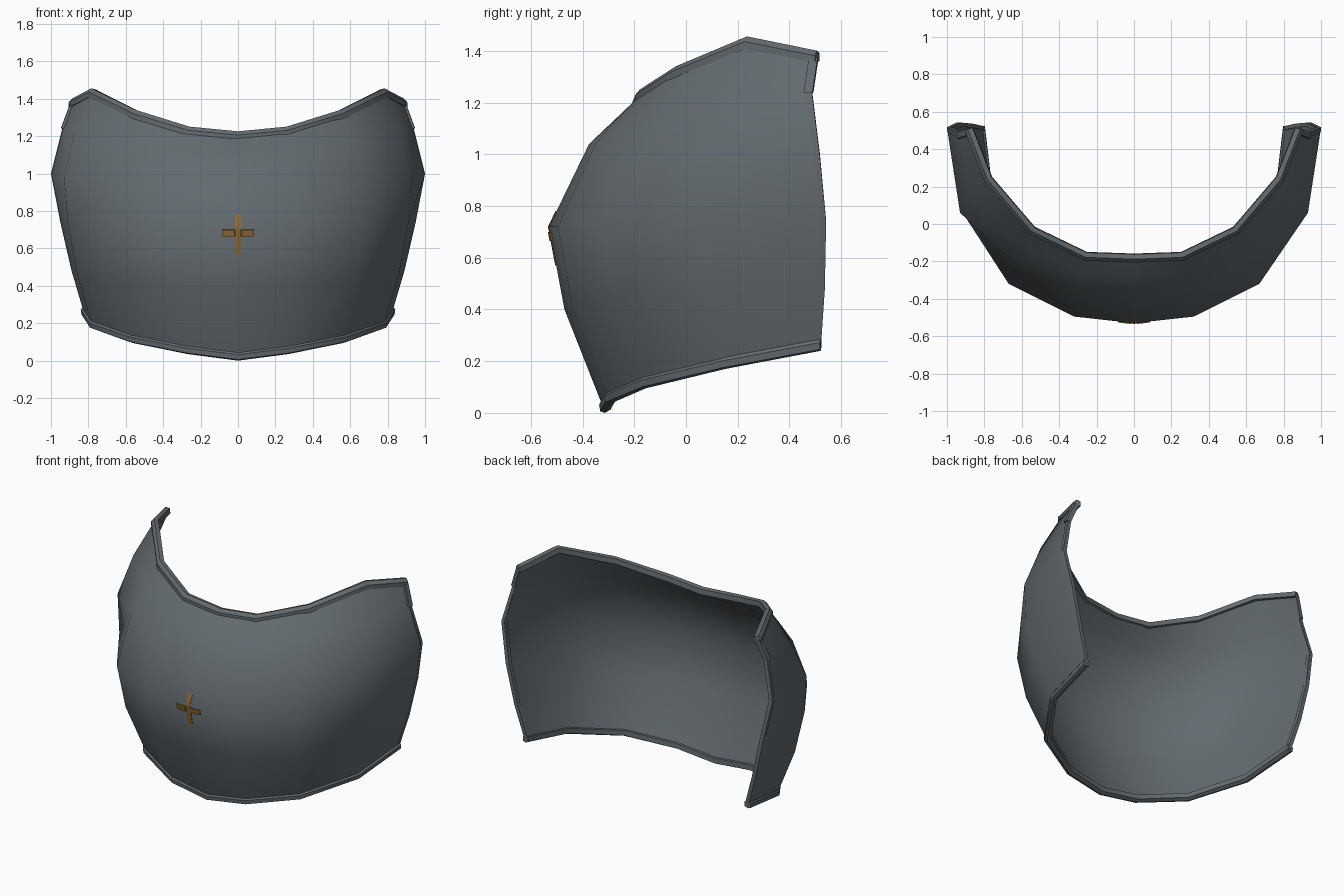
import bpy, bmesh, math
from mathutils import Vector

if "Cube" in bpy.data.objects:
    bpy.data.objects.remove(bpy.data.objects["Cube"])


def material(name, rgb):
    m = bpy.data.materials.new(name)
    m.diffuse_color = (*rgb, 1)
    m.use_nodes = True
    m.node_tree.nodes["Principled BSDF"].inputs["Base Color"].default_value = m.diffuse_color
    return m


STEEL = material("dark_steel", (0.125, 0.147, 0.162))
AMBER = material("dull_amber", (0.27, 0.145, 0.035))

# Right half of the plate: rows from bottom to top, columns from centre to rear edge
ROWS = [
    [(0, -.32, .02), (.27, -.30, .055), (.57, -.16, .115), (.78, .15, .19), (.825, .52, .26)],
    [(0, -.47, .40), (.31, -.44, .41), (.64, -.27, .43), (.86, .08, .46), (.89, .535, .48)],
    [(0, -.53, .72), (.32, -.495, .72), (.67, -.32, .72), (.91, .05, .73), (.95, .54, .74)],
    [(0, -.375, 1.04), (.30, -.35, 1.04), (.64, -.21, 1.03), (.93, .06, .98), (1, .515, 1.0)],
    [(0, -.28, 1.13), (.28, -.265, 1.14), (.60, -.12, 1.18), (.875, .15, 1.22), (.94, .485, 1.24)],
    [(0, -.19, 1.20), (.26, -.18, 1.225), (.55, -.04, 1.315), (.785, .235, 1.43), (.89, .505, 1.375)],
]


def full(row):
    """Complete a half row by mirroring it, running from -x to +x."""
    return [Vector((-x, y, z)) for x, y, z in reversed(row[1:])] + [Vector(p) for p in row]


def add_object(name, bm, mat, angle=40, thickness=0):
    bmesh.ops.recalc_face_normals(bm, faces=bm.faces)
    me = bpy.data.meshes.new(name)
    bm.to_mesh(me)
    bm.free()
    me.materials.append(mat)
    ob = bpy.data.objects.new(name, me)
    bpy.context.collection.objects.link(ob)
    bpy.ops.object.select_all(action='DESELECT')
    ob.select_set(True)
    bpy.context.view_layer.objects.active = ob
    if thickness:
        mod = ob.modifiers.new("thickness", 'SOLIDIFY')
        mod.thickness = thickness
        mod.offset = -1
        bpy.ops.object.modifier_apply(modifier=mod.name)
    bpy.ops.object.shade_smooth_by_angle(angle=math.radians(angle))
    return ob


def skin(bm, rings, closed):
    """Join successive point rows with quads."""
    vs = [[bm.verts.new(p) for p in r] for r in rings]
    n = len(vs[0])
    for a, b in zip(vs, vs[1:]):
        for i in range(n if closed else n - 1):
            j = (i + 1) % n
            bm.faces.new((a[i], a[j], b[j], b[i]))
    return vs


def sweep(name, path, profile, side_of, up_of):
    """Sweep a (side, up) profile along a path, with capped ends."""
    rings = []
    for i, p in enumerate(path):
        t = (path[min(i + 1, len(path) - 1)] - path[max(i - 1, 0)]).normalized()
        side, up = side_of(t), up_of(t)
        rings.append([p + side * s + up * u for s, u in profile])
    bm = bmesh.new()
    vs = skin(bm, rings, True)
    bm.faces.new(vs[0])
    bm.faces.new(vs[-1])
    return add_object(name, bm, STEEL, 35)


# Curved plate
bm = bmesh.new()
skin(bm, [full(r) for r in ROWS], False)
bmesh.ops.recalc_face_normals(bm, faces=bm.faces)
bm.faces.ensure_lookup_table()
mid = min(bm.faces, key=lambda f: f.calc_center_median().y)
flip = mid.normal.y > 0
if flip:
    bmesh.ops.reverse_faces(bm, faces=bm.faces)
add_object("curved_plate", bm, STEEL, 40, 0.022)

# Raised rims along the upper and lower edges
Z = Vector((0, 0, 1))


def outward(t):
    return Vector((t.y, -t.x, 0)).normalized()


sweep("top_rim", full(ROWS[5]),
      [(.016, -.022), (.016, .006), (-.002, .026), (-.028, .02), (-.032, -.014)],
      outward, lambda t: Z)
sweep("bottom_rim", full(ROWS[0]),
      [(.004, .03), (.016, .012), (.012, -.014), (-.006, -.02), (-.028, -.008), (-.026, .024)],
      outward, lambda t: Z)

# Short returns of the top rim and thin edging down both rear edges
for sx, side_name in ((1, "right"), (-1, "left")):
    edge = [Vector((sx * r[4][0], r[4][1], r[4][2])) for r in ROWS]
    X, Y = Vector((sx, 0, 0)), Vector((0, 1, 0))
    sweep(side_name + "_rim_return", edge[4:],
          [(.006, -.03), (.008, .004), (-.022, .008), (-.03, -.03)],
          lambda t: X, lambda t: Y)
    sweep(side_name + "_rear_edging", edge[:5],
          [(.0, -.02), (.0, .002), (-.026, .002), (-.03, -.02)],
          lambda t: X, lambda t: Y)


# Cross marking that follows the plate surface
def front_y(x, z):
    lo, hi = (ROWS[1], ROWS[2]) if z <= .72 else (ROWS[2], ROWS[3])
    f = (z - lo[0][2]) / (hi[0][2] - lo[0][2])
    y0 = lo[0][1] + (hi[0][1] - lo[0][1]) * f
    y1 = lo[1][1] + (hi[1][1] - lo[1][1]) * f
    return y0 + (y1 - y0) * abs(x) / .31 - .004


def marking(name, xs, zs):
    bm = bmesh.new()
    skin(bm, [[Vector((x, front_y(x, z), z)) for x in xs] for z in zs], False)
    for f in bm.faces:
        f.normal_update()
    ob = add_object(name, bm, AMBER, 40, 0.006)
    return ob


marking("upright_mark", (-.017, 0, .017), (.57, .66, .70, .72, .78))
marking("left_cross_mark", (-.085, -.017), (.665, .70))
marking("right_cross_mark", (.017, .085), (.665, .70))
